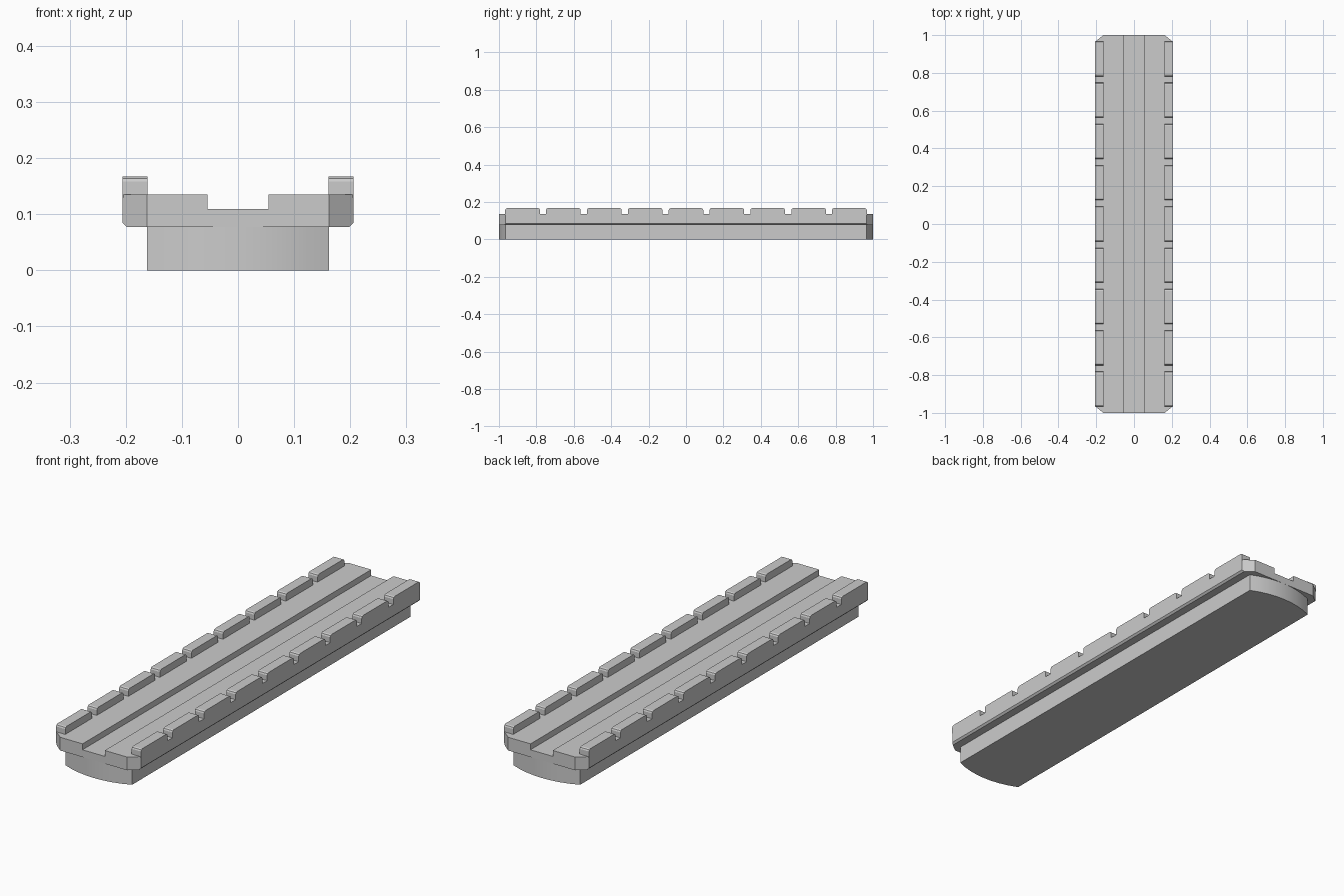
import bpy, bmesh
from math import sqrt

if "Cube" in bpy.data.objects:
    bpy.data.objects.remove(bpy.data.objects["Cube"])


def finish(name, bm):
    bmesh.ops.recalc_face_normals(bm, faces=bm.faces)
    me = bpy.data.meshes.new(name)
    bm.to_mesh(me)
    bm.free()
    ob = bpy.data.objects.new(name, me)
    bpy.context.collection.objects.link(ob)
    return ob


def extrude(name, points, offset):
    """Solid made by pushing a flat outline along an offset."""
    bm = bmesh.new()
    face = bm.faces.new([bm.verts.new(p) for p in points])
    new = bmesh.ops.extrude_face_region(bm, geom=[face])["geom"]
    verts = [g for g in new if isinstance(g, bmesh.types.BMVert)]
    bmesh.ops.translate(bm, verts=verts, vec=offset)
    return finish(name, bm)


# Base: narrow body with gently bowed ends
HALF, SAG, SEGS = 0.162, 0.035, 8
radius = (HALF ** 2 + SAG ** 2) / (2 * SAG)
xs = [-HALF + 2 * HALF * i / SEGS for i in range(SEGS + 1)]
bow = [(x, 1 - radius + sqrt(radius ** 2 - x * x)) for x in xs]
outline = [(x, y, 0) for x, y in bow] + [(-x, -y, 0) for x, y in bow]
extrude("base", outline, (0, 0, 0.09))

# Deck: wider plate with a central channel, profile run along y
right = [(0.198, 0.077), (0.206, 0.085), (0.206, 0.135), (0.054, 0.135), (0.054, 0.109)]
profile = right + [(-x, z) for x, z in reversed(right)]
deck = extrude("deck", [(x, -1, z) for x, z in profile], (0, 2, 0))

# Cut the deck's four end corners at an angle
cuts = [(x, y) for x in (-1, 1) for y in (-1, 1)]
bm = bmesh.new()
bm.from_mesh(deck.data)
for sx, sy in cuts:
    res = bmesh.ops.bisect_plane(
        bm, geom=bm.verts[:] + bm.edges[:] + bm.faces[:], dist=1e-6,
        plane_co=(sx * 0.162, sy, 0.1), plane_no=(sx * 0.035, sy * 0.044, 0),
        clear_outer=True)
    rim = [e for e in res["geom_cut"] if isinstance(e, bmesh.types.BMEdge)]
    bmesh.ops.holes_fill(bm, edges=rim)
bmesh.ops.recalc_face_normals(bm, faces=bm.faces)
bm.to_mesh(deck.data)
bm.free()

# Teeth: nine blocks down each side with softened top ends
L, TOP, C = 0.0925, 0.167, 0.009
tooth = [(-L, 0.13), (L, 0.13), (L, TOP - C), (L - 0.003, TOP - 0.003), (L - C, TOP),
         (C - L, TOP), (0.003 - L, TOP - 0.003), (-L, TOP - C)]
for side, x0 in (("left", -0.206), ("right", 0.161)):
    for i in range(9):
        yc = (i - 4) * 0.2185
        extrude(f"{side}_tooth_{i + 1}", [(x0, yc + y, z) for y, z in tooth], (0.045, 0, 0))

# Smooth the bowed ends, keep everything else crisp
for ob in bpy.context.collection.objects:
    ob.select_set(ob.name == "base")
bpy.context.view_layer.objects.active = bpy.data.objects["base"]
bpy.ops.object.shade_smooth_by_angle(angle=0.5)
